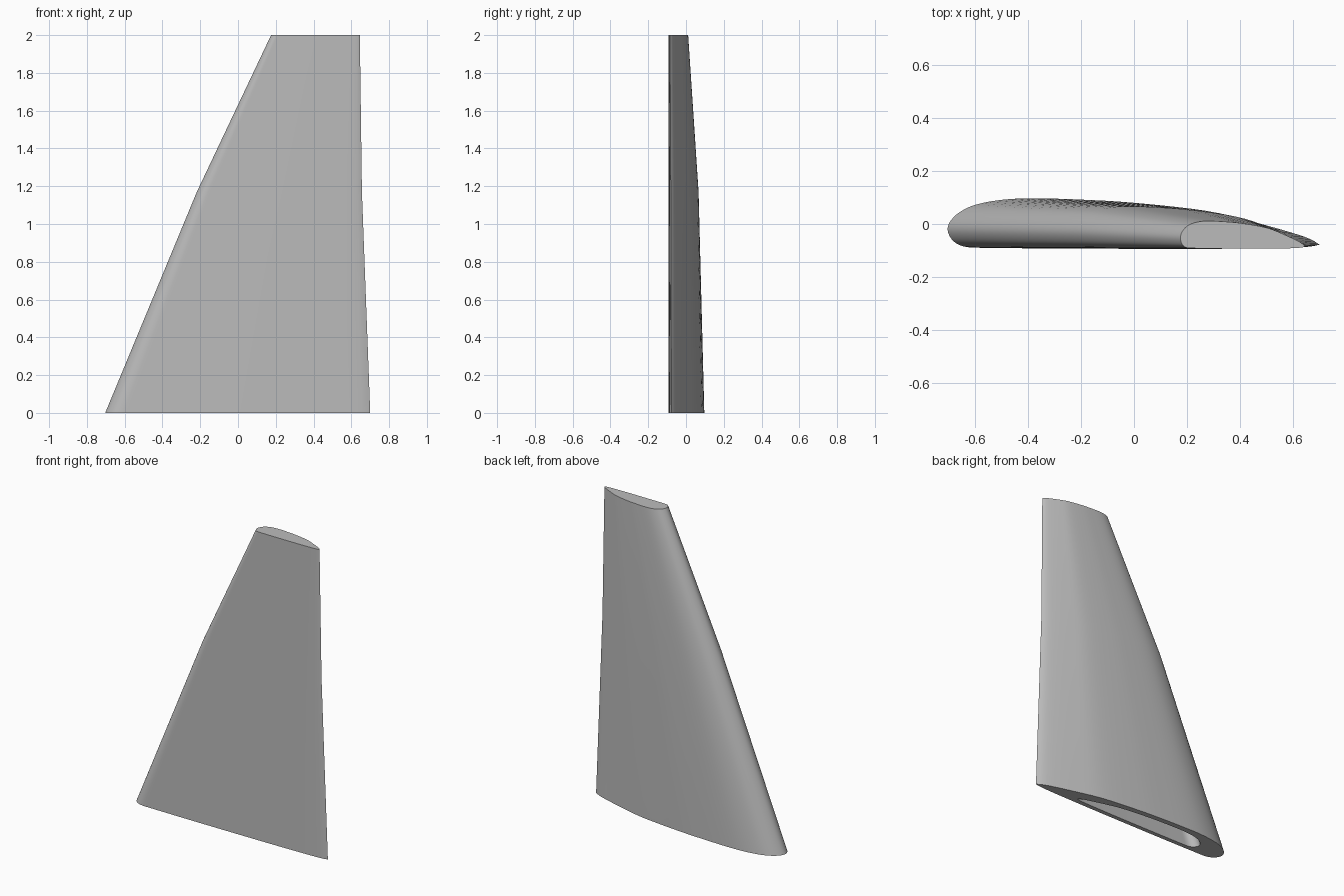
import bpy, bmesh, math
from mathutils import Vector

cube = bpy.data.objects.get("Cube")
if cube:
    bpy.data.objects.remove(cube)

# Flat-bottomed airfoil at the root: trailing edge, over the back, round the nose, along the front
PROFILE = [(0.70, -0.078), (0.64, -0.047), (0.45, 0.008), (0.27, 0.05), (0.0, 0.08),
           (-0.2, 0.092), (-0.38, 0.097), (-0.5, 0.091), (-0.6, 0.072), (-0.66, 0.043),
           (-0.693, 0.01), (-0.703, -0.02), (-0.693, -0.05), (-0.67, -0.073), (-0.63, -0.087),
           (-0.55, -0.09), (-0.2, -0.093), (0.3, -0.093), (0.62, -0.088)]
FRONT = -0.093

# Stations: height, leading x, trailing x, thickness scale
STATIONS = [(0, -0.703, 0.70, 1), (1.17, -0.218, 0.656, 0.84), (2, 0.175, 0.645, 0.55)]


def smooth_profile(points, steps=4):
    """Catmull-Rom curve that stays sharp at the trailing edge."""
    p = [Vector(q) for q in points]
    p = [p[0]] + p + [p[0], p[0]]
    out = []
    for a, b, c, d in zip(p, p[1:], p[2:], p[3:]):
        for i in range(steps):
            t = i / steps
            out.append(0.5 * (2 * b + (c - a) * t + (2 * a - 5 * b + 4 * c - d) * t ** 2
                              + (3 * b - a - 3 * c + d) * t ** 3))
    return out


def ring(bm, profile, station):
    z, lead, trail, thick = station
    x0, x1 = STATIONS[0][1:3]
    return [bm.verts.new((lead + (q.x - x0) / (x1 - x0) * (trail - lead),
                          FRONT + (q.y - FRONT) * thick, z)) for q in profile]


def bridge(bm, a, b):
    n = len(a)
    for i in range(n):
        j = (i + 1) % n
        bm.faces.new((a[i], a[j], b[j], b[i]))


grey = bpy.data.materials.new("plain grey")
grey.use_nodes = True
colour = (0.5, 0.5, 0.5, 1)
grey.diffuse_color = colour
grey.node_tree.nodes["Principled BSDF"].inputs["Base Color"].default_value = colour

# Outer skin and the smaller hollow core, joined by the root rim
outer_profile = smooth_profile(PROFILE)
core_profile = [Vector((q.x * 0.655 - 0.06, q.y * 0.66 - 0.004)) for q in outer_profile]
core_end = (1.95,) + STATIONS[-1][1:]

bm = bmesh.new()
outer = [ring(bm, outer_profile, s) for s in STATIONS]
core = [ring(bm, core_profile, s) for s in STATIONS[:-1] + [core_end]]
for rings in (outer, core):
    for a, b in zip(rings, rings[1:]):
        bridge(bm, a, b)
    bm.faces.new(rings[-1])
bridge(bm, outer[0], core[0])
bmesh.ops.recalc_face_normals(bm, faces=bm.faces)

mesh = bpy.data.meshes.new("wing_panel")
bm.to_mesh(mesh)
bm.free()
mesh.materials.append(grey)
wing = bpy.data.objects.new("wing_panel", mesh)
bpy.context.collection.objects.link(wing)

bpy.ops.object.select_all(action='DESELECT')
wing.select_set(True)
bpy.context.view_layer.objects.active = wing
bpy.ops.object.shade_smooth_by_angle(angle=math.radians(30))
